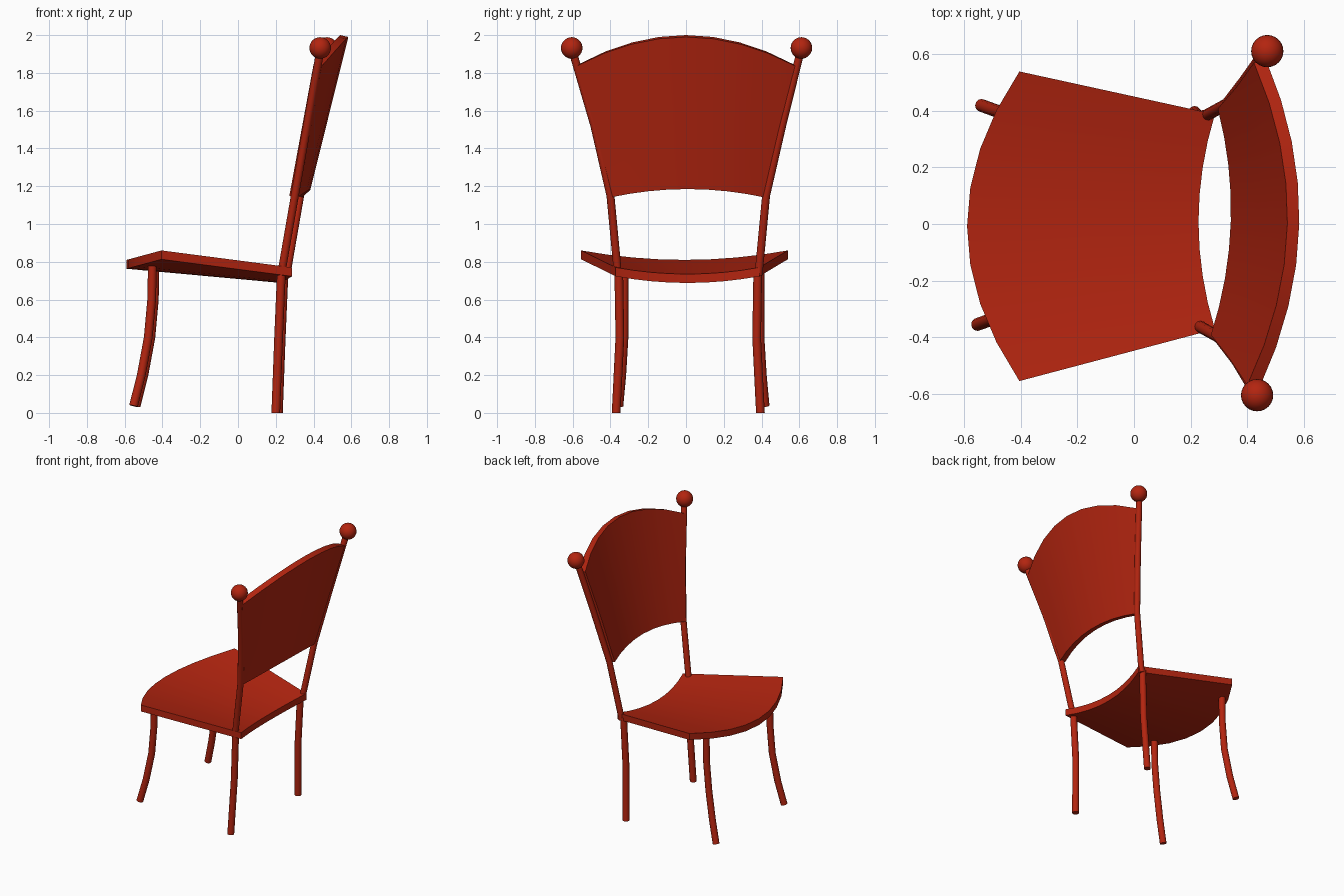
import bpy, bmesh, math
from mathutils import Vector

if "Cube" in bpy.data.objects:
    bpy.data.objects.remove(bpy.data.objects["Cube"])

red = bpy.data.materials.new("brick red")
red.diffuse_color = (0.45, 0.018, 0.005, 1)
red.use_nodes = True
red.node_tree.nodes["Principled BSDF"].inputs["Base Color"].default_value = red.diffuse_color


def finish(name, bm):
    bmesh.ops.recalc_face_normals(bm, faces=bm.faces)
    me = bpy.data.meshes.new(name)
    bm.to_mesh(me)
    bm.free()
    me.materials.append(red)
    me.polygons.foreach_set("use_smooth", [True] * len(me.polygons))
    me.set_sharp_from_angle(angle=math.radians(35))
    ob = bpy.data.objects.new(name, me)
    bpy.context.collection.objects.link(ob)


def slab(name, point, offset, vs, n=8):
    """Curved board: point(u, v) is one face, offset(u) leads to the other."""
    bm = bmesh.new()
    cols = []
    for i in range(n + 1):
        u = -1 + 2 * i / n
        a = [Vector(point(u, v)) for v in vs]
        b = [p + Vector(offset(u)) for p in reversed(a)]
        cols.append([bm.verts.new(p) for p in a + b])
    m = len(cols[0])
    for c, d in zip(cols, cols[1:]):
        for j in range(m):
            k = (j + 1) % m
            bm.faces.new((c[j], d[j], d[k], c[k]))
    bm.faces.new(cols[0])
    bm.faces.new(cols[-1])
    finish(name, bm)


def tube(name, path, r, sides=12):
    bm = bmesh.new()
    pts = [Vector(p) for p in path]
    rings = []
    for i, p in enumerate(pts):
        t = (pts[min(i + 1, len(pts) - 1)] - pts[max(i - 1, 0)]).normalized()
        a = t.cross(Vector((0, 1, 0))).normalized()
        b = t.cross(a)
        rings.append([bm.verts.new(p + r * (a * math.cos(q) + b * math.sin(q)))
                      for q in [2 * math.pi * k / sides for k in range(sides)]])
    for c, d in zip(rings, rings[1:]):
        for j in range(sides):
            k = (j + 1) % sides
            bm.faces.new((c[j], c[k], d[k], d[j]))
    bm.faces.new(rings[0])
    bm.faces.new(rings[-1])
    finish(name, bm)


# Seat: fan-shaped, dished across, bowed at front and back
def seat_point(u, v):
    front = Vector((-0.59 + 0.185 * u * u, -0.008 + 0.547 * u, 0.81 + 0.05 * u * u))
    back = Vector((0.228 + 0.058 * u * u, 0.008 + 0.38 * u, 0.735 + 0.035 * u * u))
    return front.lerp(back, v)


slab("seat", seat_point, lambda u: (0, 0, -0.047), [0, 0.5, 1])


# Backrest panel: flares upward, curved around the sitter, arched top
def back_point(u, v):
    half = 0.40 + 0.17 * v + 0.03 * v * (v - 1)
    x = 0.342 + 0.2 * v - (0.058 + 0.072 * v) * u * u + 0.012 * u
    z = (1.195 - 0.045 * u * u) * (1 - v) + (2.0 - 0.155 * u * u) * v
    return (x, 0.008 * (1 - v) + half * u, z)


slab("backrest", back_point, lambda u: (0.042, 0.012 * u, -0.01), [0, 0.5, 1])

# Posts with ball finials, back legs, front legs
for s, side in ((-1, "near"), (1, "far")):
    dx, dy = 0.014 * s, 0.012
    tube("back_post_" + side, [(0.242 + dx, 0.372 * s + dy, 0.73),
                               (0.315 + dx, 0.412 * s + dy, 1.15),
                               (0.380 + dx, 0.497 * s + dy, 1.52),
                               (0.450 + dx, 0.605 * s + 0.003, 1.92)], 0.021)
    bm = bmesh.new()
    bmesh.ops.create_uvsphere(bm, u_segments=24, v_segments=14, radius=0.057)
    bmesh.ops.translate(bm, verts=bm.verts, vec=(0.453 + 0.018 * s, 0.608 * s + 0.003, 1.932))
    finish("finial_" + side, bm)
    dx = 0.007 * s
    tube("back_leg_" + side, [(0.207 + dx, 0.382 * s + dy, 0.005),
                              (0.222 + dx, 0.362 * s + dy, 0.4),
                              (0.237 + dx, 0.368 * s + dy, 0.75)], 0.023)
    dy = 0.032
    tube("front_leg_" + side, [(-0.546 + dx, 0.387 * s + dy, 0.037),
                               (-0.505 + dx, 0.372 * s + dy, 0.2),
                               (-0.468 + dx, 0.36 * s + dy, 0.4),
                               (-0.450 + dx, 0.36 * s + dy, 0.6),
                               (-0.446 + dx, 0.36 * s + dy, 0.8)], 0.023)

# Back legs reach the ground exactly
for ob in bpy.data.objects:
    if ob.name.startswith("back_leg"):
        for v in ob.data.vertices:
            if v.co.z < 0.1:
                v.co.z = 0.0
